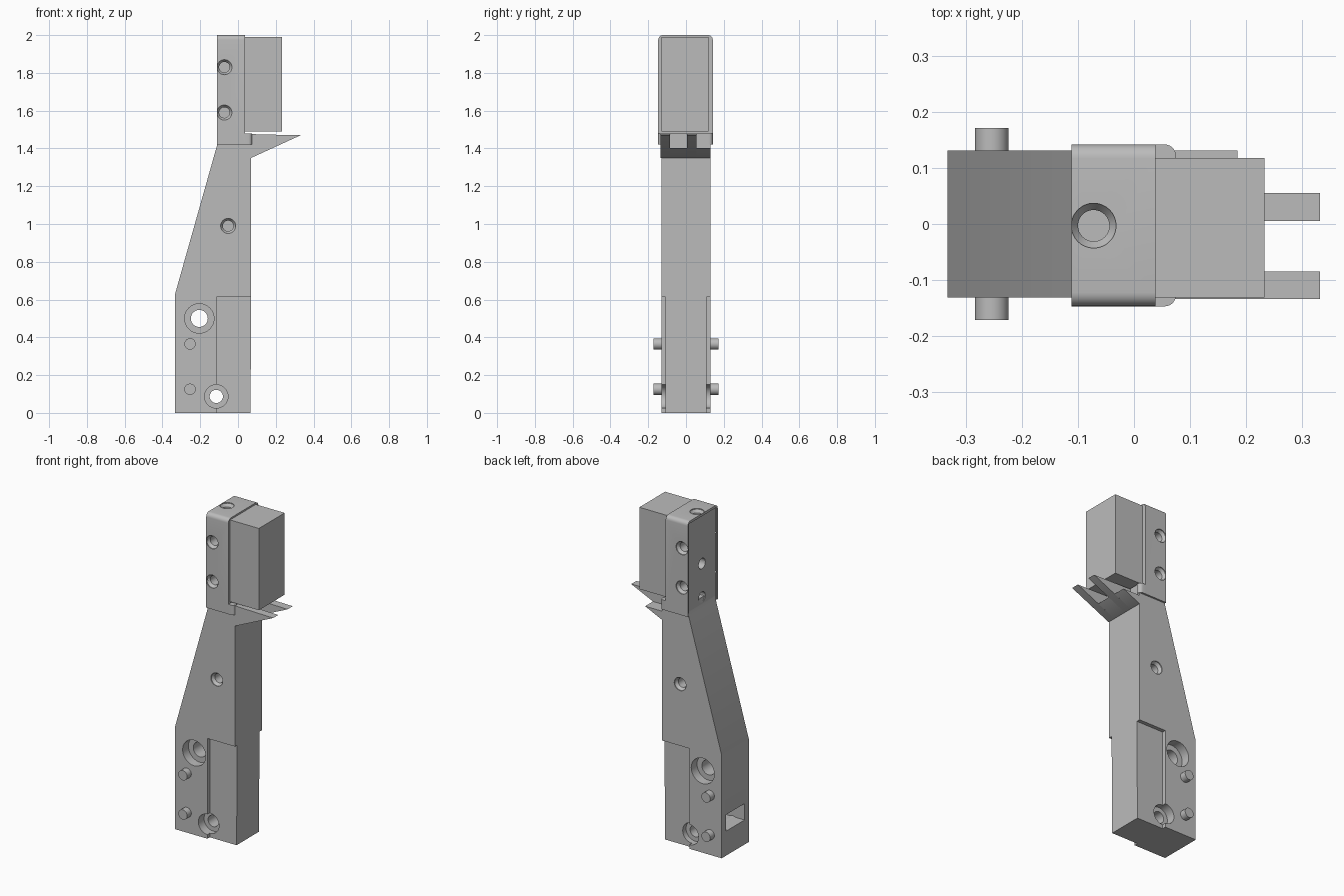
import bpy, bmesh, math
from mathutils import Vector, Matrix

cube = bpy.data.objects.get("Cube")
if cube:
    bpy.data.objects.remove(cube, do_unlink=True)

grey = bpy.data.materials.new("plain grey")
grey.use_nodes = True
COLOUR = (0.5, 0.5, 0.5, 1)
grey.diffuse_color = COLOUR
grey.node_tree.nodes["Principled BSDF"].inputs["Base Color"].default_value = COLOUR

# Each frame maps (u, v, along) to model space
FRAMES = {
    "x": lambda u, v, w: Vector((w, u, v)),
    "y": lambda u, v, w: Vector((u, w, v)),
    "z": lambda u, v, w: Vector((u, v, w)),
}


def finish(name, bm):
    bmesh.ops.recalc_face_normals(bm, faces=bm.faces)
    mesh = bpy.data.meshes.new(name)
    bm.to_mesh(mesh)
    bm.free()
    mesh.materials.append(grey)
    obj = bpy.data.objects.new(name, mesh)
    bpy.context.collection.objects.link(obj)
    return obj


def loft(name, rings):
    """Skin a list of equal rings and close both ends."""
    bm = bmesh.new()
    rows = [[bm.verts.new(p) for p in ring] for ring in rings]
    n = len(rows[0])
    for a, b in zip(rows, rows[1:]):
        for i in range(n):
            j = (i + 1) % n
            bm.faces.new((a[i], a[j], b[j], b[i]))
    bm.faces.new(rows[0])
    bm.faces.new(rows[-1])
    return finish(name, bm)


def prism(name, axis, outline, lo, hi):
    f = FRAMES[axis]
    return loft(name, [[f(u, v, w) for u, v in outline] for w in (lo, hi)])


def box(name, x, y, z):
    return prism(name, "z", [(x[0], y[0]), (x[1], y[0]), (x[1], y[1]), (x[0], y[1])], *z)


def lathe(name, axis, centre, steps, sides=32):
    """Stepped round solid; steps are (radius, position along axis)."""
    f = FRAMES[axis]
    turns = [math.tau * i / sides for i in range(sides)]
    return loft(name, [[f(centre[0] + r * math.cos(t), centre[1] + r * math.sin(t), w)
                        for t in turns] for r, w in steps])


def modify(obj):
    """Bake the modifiers of an object into its mesh."""
    deps = bpy.context.evaluated_depsgraph_get()
    baked = bpy.data.meshes.new_from_object(obj.evaluated_get(deps))
    obj.modifiers.clear()
    obj.data = baked


def cut(obj, cutter):
    mod = obj.modifiers.new("cut", "BOOLEAN")
    mod.operation = "DIFFERENCE"
    mod.solver = "EXACT"
    mod.object = cutter
    modify(obj)
    bpy.data.objects.remove(cutter, do_unlink=True)


def screw_hole(obj, axis, centre, surface, side, depth=0.08):
    """Blind hole with a chamfered mouth, sunk from a surface."""
    steps = [(0.04, 0.05), (0.04, -0.005), (0.028, -0.022), (0.028, -depth)]
    cut(obj, lathe("hole_cutter", axis, centre, [(r, surface + side * d) for r, d in steps]))


def through_hole(obj, centre, bore, mouth, seat):
    """Bore through the whole width, counterbored on both sides."""
    steps = [(mouth, -0.3), (mouth, -seat), (bore, -seat),
             (bore, seat), (mouth, seat), (mouth, 0.3)]
    cut(obj, lathe("hole_cutter", "y", centre, steps))


# Main body: straight foot and tapered neck
body = prism("body", "y", [(-0.333, 0), (0.066, 0), (0.07, 0.61), (0.07, 1.44), (0.07, 1.48),
                           (-0.1, 1.48), (-0.11, 1.42), (-0.333, 0.63)], -0.131, 0.131)
for side in (-1, 1):
    # Shallow side recesses of the foot
    cut(body, box("recess_cutter", (-0.115, 0.2), sorted((side * 0.108, side * 0.2)), (-0.1, 0.613)))
    screw_hole(body, "y", (-0.052, 0.99), side * 0.131, side)
through_hole(body, (-0.205, 0.5), 0.045, 0.078, 0.075)
through_hole(body, (-0.115, 0.087), 0.035, 0.062, 0.075)
# Rear window of the foot
cut(body, box("window_cutter", (-0.5, -0.19), (-0.09, 0.09), (0.15, 0.25)))

# Locating pins on both sides
for z in (0.125, 0.365):
    lathe("pin", "y", (-0.254, z), [(0.03, -0.171), (0.03, 0.171)])

# Barbed catch below the block
prism("catch_base", "y", [(0.06, 1.35), (0.07, 1.35), (0.185, 1.403), (0.06, 1.403)], -0.131, 0.131)
for y in ((-0.134, -0.085), (0.005, 0.055)):
    prism("catch_prong", "y", [(0.06, 1.35), (0.07, 1.35), (0.332, 1.47), (0.22, 1.472), (0.06, 1.476)], *y)

# Cap with rounded upper shoulders
LOW, HIGH, R = -0.147, 0.142, 0.025
outline = [(LOW, 1.42), (HIGH, 1.42)]
for cx, start in ((HIGH - R, 0), (LOW + R, 90)):
    for k in range(7):
        a = math.radians(start + 15 * k)
        outline.append((cx + R * math.cos(a), 2 - R + R * math.sin(a)))
cap = prism("cap", "x", outline, -0.112, 0.038)
# Shallow rear panel inside a thin rim
cut(cap, box("panel_cutter", (-0.2, -0.106), (LOW + 0.012, HIGH - 0.012), (1.3, 1.985)))
for z in (1.59, 1.83):
    screw_hole(cap, "y", (-0.072, z), LOW, -1)
    screw_hole(cap, "y", (-0.072, z), HIGH, 1)
screw_hole(cap, "z", (-0.072, -0.003), 2, 1)
for z in (1.485, 1.69):
    cut(cap, lathe("hole_cutter", "x", (-0.003, z), [(0.032, -0.2), (0.032, -0.03)]))

# Rounded lower tabs of the cap
for edge, side in ((LOW, -1), (HIGH, 1)):
    pts = [(0.03, edge - side * 0.028), (0.075, edge - side * 0.028)]
    for k in range(7):
        a = math.radians(15 * k)
        pts.append((0.055 + 0.02 * math.cos(a), edge + side * 0.02 * (math.sin(a) - 1)))
    pts.append((0.03, edge))
    prism("cap_tab", "z", pts, 1.42, 1.48)

# Front block
box("block", (0.03, 0.233), (-0.131, 0.118), (1.49, 1.99))

# Smooth the round parts, keep edges sharp
bpy.ops.object.select_all(action="DESELECT")
for obj in bpy.context.collection.objects:
    if obj.type == "MESH" and grey.name in obj.data.materials:
        obj.select_set(True)
        bpy.context.view_layer.objects.active = obj
bpy.ops.object.shade_smooth_by_angle(angle=math.radians(30))
